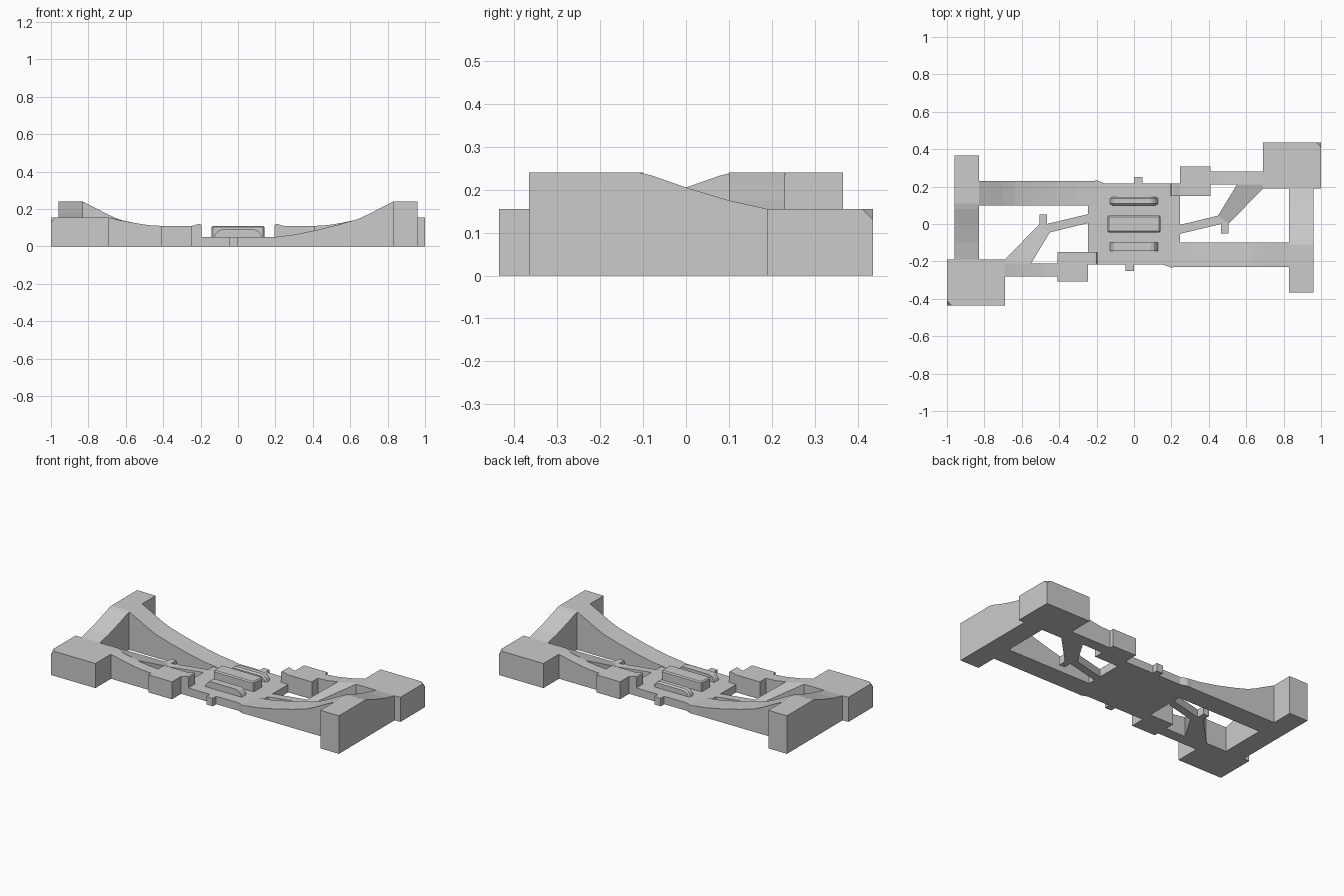
import bpy, bmesh
from math import pi
from mathutils import Vector

if "Cube" in bpy.data.objects:
    bpy.data.objects.remove(bpy.data.objects["Cube"])


def make(name, bm, twin=True):
    """Store a mesh; twin adds the copy turned half a revolution about z."""
    bmesh.ops.recalc_face_normals(bm, faces=bm.faces[:])
    me = bpy.data.meshes.new(name)
    bm.to_mesh(me)
    bm.free()
    ob = bpy.data.objects.new(name, me)
    bpy.context.collection.objects.link(ob)
    if twin:
        other = bpy.data.objects.new(name + "_opposite", me)
        other.rotation_euler.z = pi
        bpy.context.collection.objects.link(other)
    return ob


def prism(low, high):
    """Solid between two matching rings of points."""
    bm = bmesh.new()
    a = [bm.verts.new(p) for p in low]
    b = [bm.verts.new(p) for p in high]
    n = len(a)
    bm.faces.new(a)
    bm.faces.new(b)
    for i in range(n):
        bm.faces.new((a[i], a[(i + 1) % n], b[(i + 1) % n], b[i]))
    return bm


def slab(pts):
    """Solid from z = 0 up to a given height at each plan point."""
    return prism([(x, y, 0) for x, y, z in pts], pts)


def flat(pts, z):
    return slab([(x, y, z) for x, y in pts])


def box(x0, x1, y0, y1, z):
    return flat([(x0, y0), (x1, y0), (x1, y1), (x0, y1)], z)


def side_profile(top, y0, y1):
    """Top curve in x-z, closed down to the floor, extruded along y."""
    p = [(top[0][0], 0)] + top + [(top[-1][0], 0)]
    return prism([(x, y0, z) for x, z in p], [(x, y1, z) for x, z in p])


def soften(ob, width, segments):
    m = ob.modifiers.new("bevel", 'BEVEL')
    m.width, m.segments = width, segments


# Central plate with tapered shoulders where the long arms leave it
half = [(0.0, -0.217), (0.155, -0.217), (0.195, -0.232), (0.245, -0.229),
        (0.245, 0.217)]
make("centre_plate", flat(half + [(-x, -y) for x, y in half], 0.05), False)
make("edge_tab", box(0.0, 0.045, 0.217, 0.252, 0.05))

# Raised block and two rails on the plate
soften(make("centre_block", box(-0.142, 0.142, -0.045, 0.045, 0.11), False),
       0.007, 1)
rail = [(-0.128, 0.05), (-0.122, 0.065), (-0.108, 0.083), (-0.088, 0.09),
        (0.088, 0.09), (0.108, 0.083), (0.122, 0.065), (0.128, 0.05)]
soften(make("rail", side_profile(rail, 0.1, 0.145)), 0.009, 1)

# Long curved arm
arm = [(0.195, 0.05), (0.3, 0.063), (0.42, 0.087), (0.54, 0.117),
       (0.64, 0.146), (0.70, 0.173), (0.77, 0.21), (0.83, 0.24)]
make("long_arm", side_profile(arm, -0.23, -0.1))

# End bar, tall at one end and sloping down to the corner block
bar = [(-0.365, 0.24), (-0.11, 0.24), (-0.08, 0.233), (0.0, 0.205),
       (0.1, 0.175), (0.19, 0.155)]
ring = [(-0.365, 0)] + bar + [(0.19, 0)]
make("end_bar", prism([(0.83, y, z) for y, z in ring],
                      [(0.96, y, z) for y, z in ring]))

# Corner block with one clipped corner
bm = box(0.69, 1.0, 0.19, 0.435, 0.155)
cut = bmesh.ops.bisect_plane(
    bm, geom=bm.verts[:] + bm.edges[:] + bm.faces[:],
    plane_co=Vector((0.975, 0.435, 0.155)), plane_no=Vector((1, 1, 1)),
    clear_outer=True)
edges = [e for e in cut["geom_cut"] if isinstance(e, bmesh.types.BMEdge)]
bmesh.ops.holes_fill(bm, edges=edges)
make("corner_block", bm)

# Short arm, side box and hook
short = [(0.41, 0.11), (0.48, 0.114), (0.55, 0.125), (0.63, 0.14), (0.69, 0.155)]
make("short_arm", side_profile(short, 0.21, 0.28))
make("side_box", box(0.245, 0.41, 0.15, 0.308, 0.11))
hook = [(0.195, 0.112), (0.2, 0.119), (0.21, 0.12), (0.245, 0.11)]
make("hook", side_profile(hook, 0.15, 0.217))

# Flat strut, its tab and the rising diagonal strut
make("flat_strut", flat([(0.245, -0.053), (0.465, 0.0), (0.505, 0.0),
                         (0.45, 0.045), (0.245, -0.005)], 0.05))
make("strut_tab", box(0.465, 0.505, -0.05, 0.0, 0.05))
make("diagonal_strut", slab([(0.505, 0.0, 0.05), (0.69, 0.19, 0.155),
                             (0.69, 0.21, 0.155), (0.55, 0.21, 0.125),
                             (0.45, 0.045, 0.05)]))
